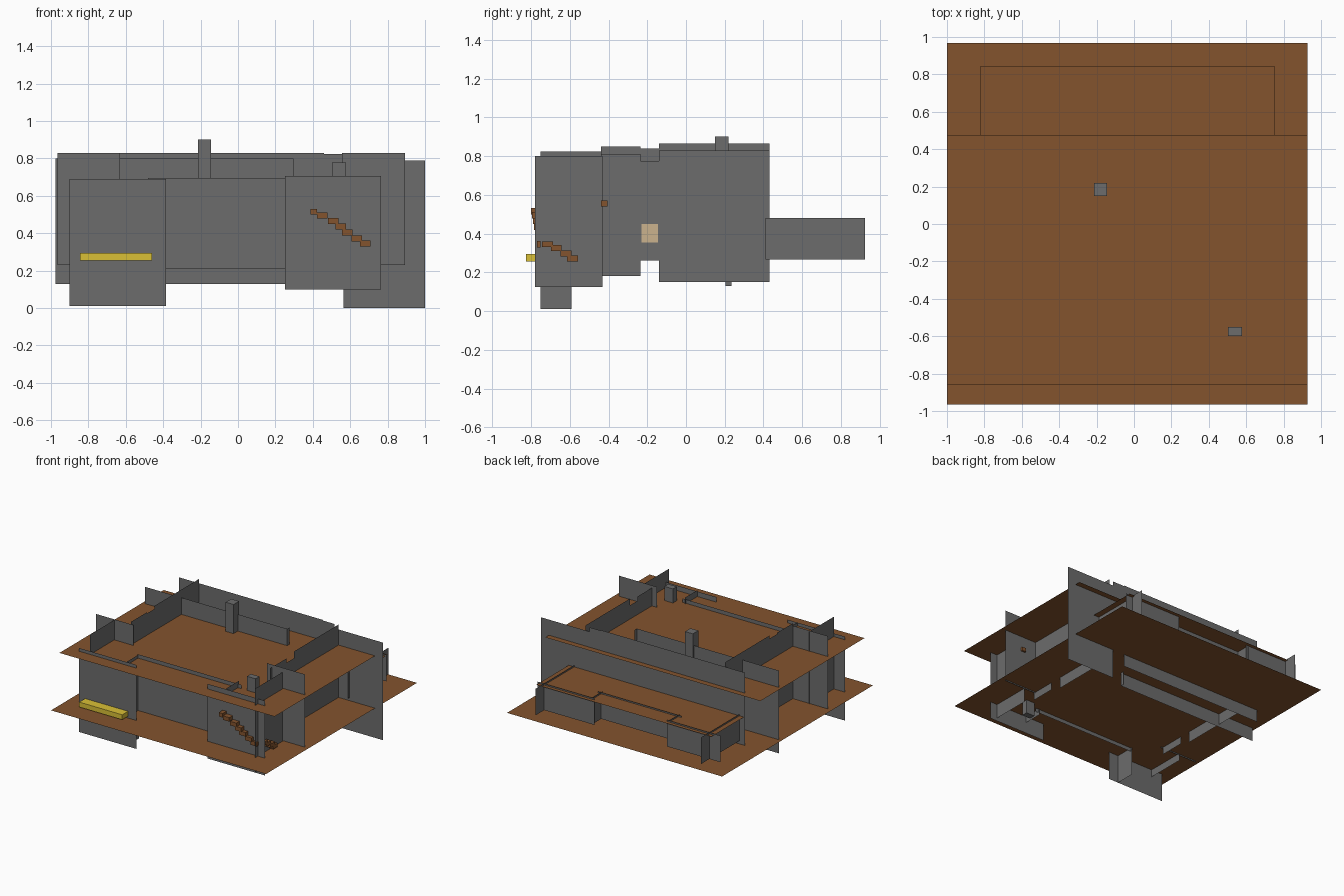
import bpy

if "Cube" in bpy.data.objects:
    bpy.data.objects.remove(bpy.data.objects["Cube"])


def material(name, color):
    m = bpy.data.materials.new(name)
    m.diffuse_color = color
    m.use_nodes = True
    m.node_tree.nodes["Principled BSDF"].inputs["Base Color"].default_value = m.diffuse_color
    return m


brown = material("wood_brown", (0.23, 0.088, 0.027, 1))
yellow = material("planter_yellow", (0.70, 0.53, 0.037, 1))
tan = material("pane_tan", (0.60, 0.45, 0.27, 1))
grey = material("wall_grey", (0.15, 0.15, 0.15, 1))


def mesh_object(name, verts, faces, mat=grey):
    me = bpy.data.meshes.new(name)
    me.from_pydata(verts, [], faces)
    ob = bpy.data.objects.new(name, me)
    bpy.context.collection.objects.link(ob)
    me.materials.append(mat)
    return ob


def wall_y(name, y, x0, x1, z0, z1):
    """Sheet wall running along x."""
    return mesh_object(name, [(x0, y, z0), (x1, y, z0), (x1, y, z1), (x0, y, z1)], [(0, 1, 2, 3)])


def wall_x(name, x, y0, y1, z0, z1, mat=grey):
    """Sheet wall running along y."""
    return mesh_object(name, [(x, y0, z0), (x, y1, z0), (x, y1, z1), (x, y0, z1)], [(0, 1, 2, 3)], mat)


def slab(name, z, x0, x1, y0, y1):
    return mesh_object(name, [(x0, y0, z), (x1, y0, z), (x1, y1, z), (x0, y1, z)], [(0, 1, 2, 3)], brown)


def box(name, x0, x1, y0, y1, z0, z1, mat=grey):
    v = [(x, y, z) for z in (z0, z1) for x, y in ((x0, y0), (x1, y0), (x1, y1), (x0, y1))]
    f = [(3, 2, 1, 0), (4, 5, 6, 7)] + [(i, (i + 1) % 4, (i + 1) % 4 + 4, i + 4) for i in range(4)]
    return mesh_object(name, v, f, mat)


# Floor, upper floor and terrace roof planes
slab("lower_floor", 0.24, -1.0, 0.927, -0.965, 0.967)
slab("upper_floor", 0.664, -1.0, 0.927, -0.857, 0.477)
slab("terrace_roof", 0.468, -0.82, 0.75, 0.43, 0.845)

# Front facade: two bays, recessed middle and returns
wall_y("front_bay_left", -0.75, -0.90, -0.385, 0.01, 0.69)
wall_y("front_bay_right", -0.745, 0.25, 0.765, 0.10, 0.705)
wall_y("front_recess", -0.60, -0.48, 0.45, 0.21, 0.695)
wall_x("bay_return_left", -0.475, -0.75, -0.59, 0.01, 0.69)
wall_x("bay_return_right", 0.42, -0.745, -0.59, 0.19, 0.715)

# Front wings: outer sides and rear walls
wall_x("wing_side_left", -0.80, -0.75, -0.43, 0.18, 0.825)
wall_x("wing_side_right", 0.70, -0.78, -0.43, 0.125, 0.80)
wall_y("wing_back_left", -0.44, -0.965, -0.63, 0.23, 0.83)
wall_y("wing_back_right", -0.42, 0.555, 0.893, 0.23, 0.83)

# Main side walls in three stretches: y0, y1, bottom, left top, right top
for i, (y0, y1, zb, zl, zr) in enumerate([
        (-0.44, -0.235, 0.18, 0.85, 0.81),
        (-0.235, -0.14, 0.26, 0.84, 0.775),
        (-0.14, 0.43, 0.15, 0.865, 0.83)]):
    wall_x(f"side_wall_left_{i}", -0.65, y0, y1, zb, zl)
    wall_x(f"side_wall_right_{i}", 0.60, y0, y1, zb, zr)
wall_x("side_window", 0.606, -0.23, -0.145, 0.355, 0.45, tan)

# Back walls and inner dividing wall with its end
wall_y("back_wall_long", 0.43, -0.83, 0.46, 0.14, 0.83)
wall_y("back_wall_infill", 0.43, 0.46, 0.565, 0.24, 0.825)
wall_y("back_wall_end", 0.43, 0.565, 1.0, 0.0, 0.79)
wall_y("dividing_wall", 0.205, -0.977, 0.297, 0.13, 0.80)
wall_x("dividing_wall_end", 0.297, 0.205, 0.235, 0.13, 0.80)

# Rear terrace walls
wall_x("terrace_side_left", -0.78, 0.41, 0.925, 0.265, 0.48)
wall_x("terrace_side_right", 0.70, 0.41, 0.925, 0.265, 0.48)
wall_y("terrace_front_left", 0.815, -0.88, -0.40, 0.265, 0.48)
wall_y("terrace_front_right", 0.815, 0.25, 0.76, 0.265, 0.48)
wall_y("terrace_recess", 0.70, -0.45, 0.30, 0.265, 0.48)
for name, x in (("left", -0.42), ("right", 0.27)):
    wall_x(f"terrace_return_{name}", x, 0.68, 0.82, 0.265, 0.48)

# Chimneys
box("chimney_tall", -0.215, -0.145, 0.15, 0.22, 0.25, 0.90)
box("chimney_short", 0.502, 0.578, -0.60, -0.55, 0.13, 0.778)

# Window planter
box("planter", -0.845, -0.46, -0.825, -0.75, 0.255, 0.295, yellow)

# Stair run along the front
for i, (x, z) in enumerate([(0.405, 0.515), (0.45, 0.495), (0.51, 0.465), (0.55, 0.435),
                            (0.585, 0.405), (0.635, 0.372), (0.68, 0.345)]):
    w = 0.017 if i == 0 else 0.028
    box(f"front_step_{i}", x - w, x + w, -0.80 + 0.005 * i, -0.75, z - 0.016, z + 0.016, brown)

# Stair run turning along the right side
for i, (y, z) in enumerate([(-0.715, 0.345), (-0.67, 0.325), (-0.62, 0.297), (-0.585, 0.272)]):
    box(f"side_step_{i}", 0.705, 0.745, y - 0.028, y + 0.028, z - 0.015, z + 0.015, brown)
box("side_ledge", 0.705, 0.74, -0.44, -0.405, 0.54, 0.57, brown)
